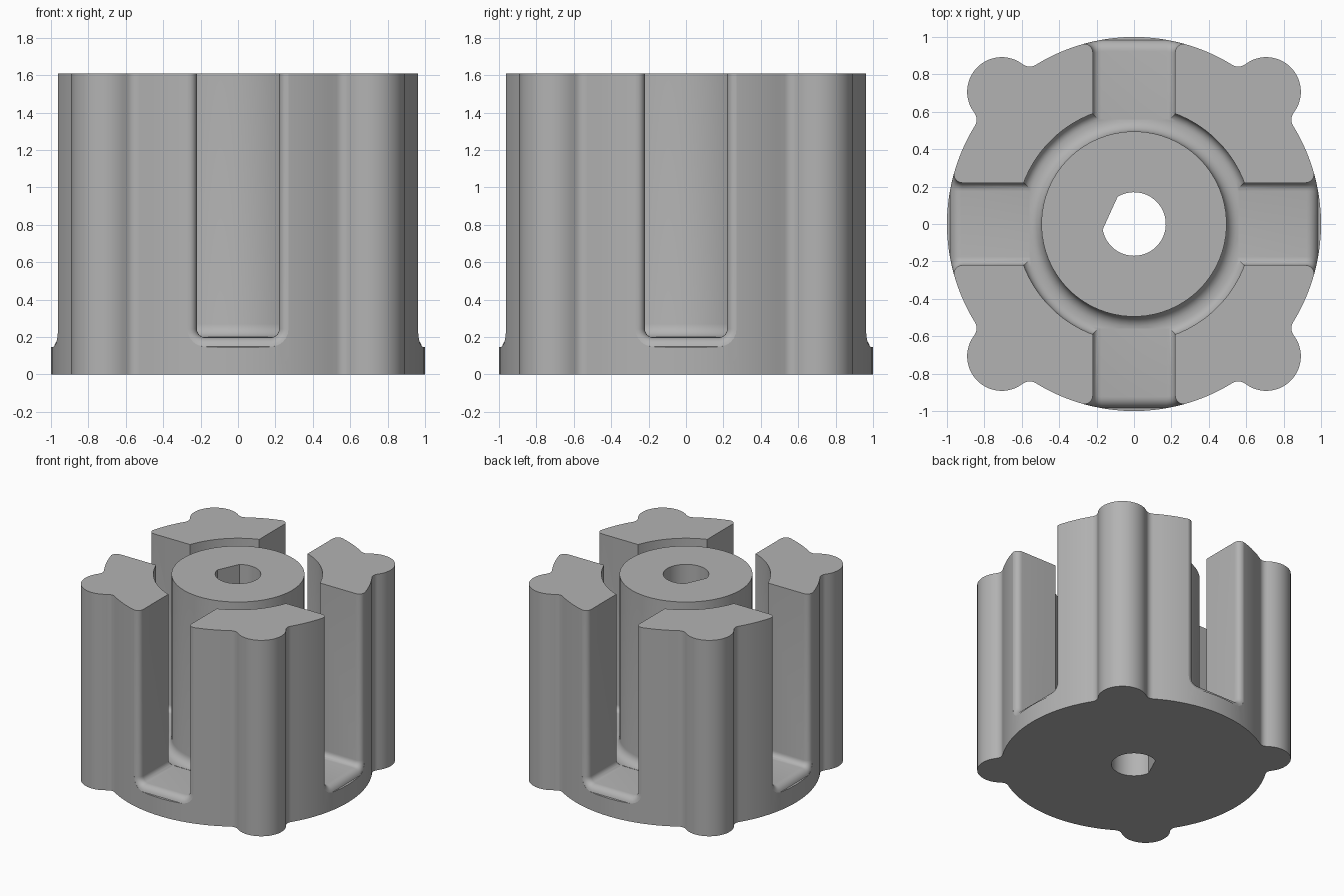
import bpy
import bmesh
from math import sin, cos, acos, atan2, pi, radians, sqrt
from mathutils import Matrix

if "Cube" in bpy.data.objects:
    bpy.data.objects.remove(bpy.data.objects["Cube"], do_unlink=True)

HEIGHT, OVER, FLOOR = 1.61, 1.8, 0.2

grey = bpy.data.materials.new("plain_grey")
grey.use_nodes = True
grey.diffuse_color = (0.45, 0.45, 0.45, 1)
grey.node_tree.nodes["Principled BSDF"].inputs["Base Color"].default_value = grey.diffuse_color


def arc(cx, cy, r, a0, a1, n):
    return [(cx + r * cos(a0 + (a1 - a0) * i / n), cy + r * sin(a0 + (a1 - a0) * i / n))
            for i in range(n + 1)]


def loft(name, sections, ring=False, turn=0):
    """Skin a list of closed sections; cap the ends unless they form a ring."""
    bm = bmesh.new()
    rows = [[bm.verts.new(p) for p in s] for s in sections]
    n = len(rows[0])
    for a, b in zip(rows, rows[1:] + (rows[:1] if ring else [])):
        for i in range(n):
            j = (i + 1) % n
            bm.faces.new((a[i], a[j], b[j], b[i]))
    if not ring:
        bm.faces.new(rows[0])
        bm.faces.new(rows[-1])
    bmesh.ops.recalc_face_normals(bm, faces=bm.faces)
    bmesh.ops.rotate(bm, verts=bm.verts, matrix=Matrix.Rotation(turn, 3, 'Z'))
    mesh = bpy.data.meshes.new(name)
    bm.to_mesh(mesh)
    bm.free()
    mesh.materials.append(grey)
    obj = bpy.data.objects.new(name, mesh)
    bpy.context.collection.objects.link(obj)
    return obj


def prism(name, outline, z0, z1):
    return loft(name, [[(x, y, z) for x, y in outline] for z in (z0, z1)])


# Body outline: unit circle with a filleted round bump on each diagonal
def body_outline(bump=0.185, fillet=0.06):
    far, near = 1 + fillet, bump + fillet
    spread = acos((far * far + 1 - near * near) / (2 * far))
    fx, fy = far * cos(spread), far * sin(spread)
    tilt = atan2(fy, fx - 1)
    quarter = arc(0, 0, 1, spread - pi / 2, -spread, 20)[10:]
    quarter += arc(fx, -fy, fillet, pi - spread, pi - tilt, 6)[1:]
    quarter += arc(1, 0, bump, -tilt, tilt, 20)[1:]
    quarter += arc(fx, fy, fillet, pi + tilt, pi + spread, 6)[1:]
    quarter += arc(0, 0, 1, spread, pi / 2 - spread, 20)[1:10]
    points = []
    for k in range(4):
        a = pi / 4 + k * pi / 2
        points += [(x * cos(a) - y * sin(a), x * sin(a) + y * cos(a)) for x, y in quarter]
    return points


body = prism("slotted_rotor", body_outline(), 0, HEIGHT)
cutters = []

# Ring channel around the hub, with a rounded bottom
channel = [(0.495, OVER)] + arc(0.565, FLOOR + 0.07, 0.07, pi, 1.5 * pi, 6)
channel += arc(0.58, FLOOR + 0.05, 0.05, 1.5 * pi, 2 * pi, 6) + [(0.63, OVER)]
steps = 72
cutters.append(loft("channel_cutter", [
    [(r * cos(t), r * sin(t), z) for r, z in channel]
    for t in (2 * pi * (i + 0.5) / steps for i in range(steps))], ring=True))


# Radial slots that flare where they break through the outer wall
def slot_section(grow, radius=None):
    c, r = 0.175, 0.045 + grow
    zc = FLOOR - 0.002 + 0.045
    pts = [(-c - r, OVER)] + arc(-c, zc, r, pi, 1.5 * pi, 6)
    pts += arc(c, zc, r, 1.5 * pi, 2 * pi, 6) + [(c + r, OVER)]
    return [(x, sqrt(radius ** 2 - x * x) if radius else 0.56, z) for x, z in pts]


LIP = 0.06
sections = [slot_section(0), slot_section(0, 1 - LIP)]
for i in range(1, 7):
    a = radians(80) * i / 6
    sections.append(slot_section(LIP * (1 - cos(a)), 1 - LIP + LIP * sin(a)))
sections.append(slot_section(LIP, 1.1))
for k in range(4):
    cutters.append(loft("slot_cutter", sections, turn=k * pi / 2))

# Shaft hole with one flat side
cutters.append(prism("hole_cutter",
                     arc(0, 0, 0.17, radians(190), radians(481), 40), -0.2, OVER))

# Cut everything out of the body
bpy.ops.object.select_all(action='DESELECT')
bpy.context.view_layer.objects.active = body
body.select_set(True)
for cutter in cutters:
    mod = body.modifiers.new("cut", 'BOOLEAN')
    mod.operation, mod.solver, mod.object = 'DIFFERENCE', 'EXACT', cutter
    bpy.ops.object.modifier_apply(modifier=mod.name)
    bpy.data.objects.remove(cutter, do_unlink=True)

bpy.ops.object.shade_smooth_by_angle(angle=radians(30))
